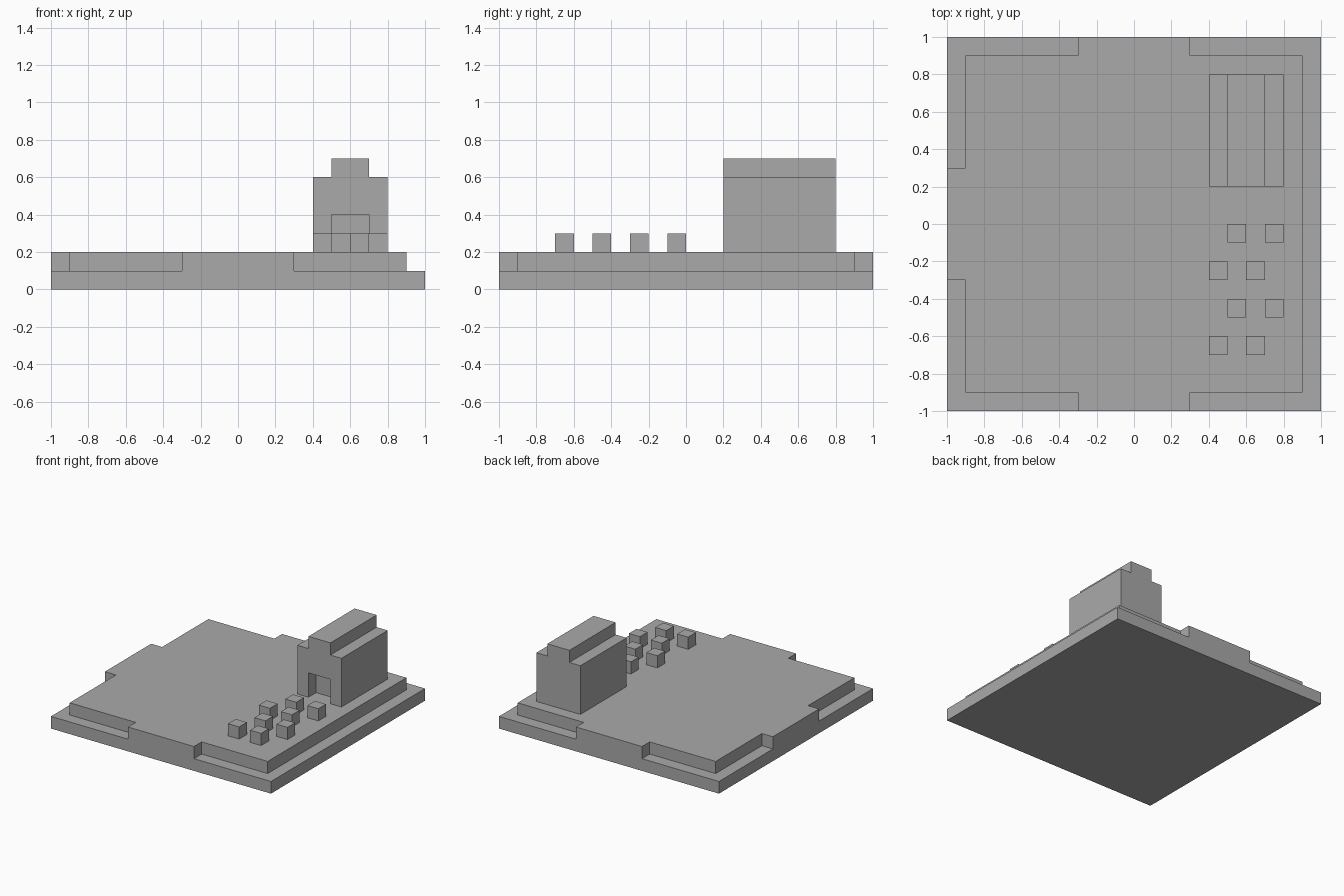
import bpy
import bmesh
from mathutils import Vector

cube = bpy.data.objects.get("Cube")
if cube:
    bpy.data.objects.remove(cube, do_unlink=True)

GREY = (0.4, 0.4, 0.4, 1.0)
grey = bpy.data.materials.new("plain grey")
grey.use_nodes = True
grey.diffuse_color = GREY
grey.node_tree.nodes["Principled BSDF"].inputs["Base Color"].default_value = GREY


def prism(name, outline, direction):
    """Extrude a flat outline of 3D points along a direction."""
    bm = bmesh.new()
    face = bm.faces.new([bm.verts.new(p) for p in outline])
    top = bmesh.ops.extrude_face_region(bm, geom=[face])
    moved = [v for v in top["geom"] if isinstance(v, bmesh.types.BMVert)]
    bmesh.ops.translate(bm, verts=moved, vec=Vector(direction))
    bmesh.ops.recalc_face_normals(bm, faces=bm.faces)
    mesh = bpy.data.meshes.new(name)
    bm.to_mesh(mesh)
    bm.free()
    mesh.materials.append(grey)
    obj = bpy.data.objects.new(name, mesh)
    bpy.context.collection.objects.link(obj)
    return obj


def box(name, x0, x1, y0, y1, z0, z1):
    corners = [(x0, y0, z0), (x1, y0, z0), (x1, y1, z0), (x0, y1, z0)]
    return prism(name, corners, (0, 0, z1 - z0))


# Square base
box("base", -1, 1, -1, 1, 0, 0.1)

# Raised ground with tabs reaching the front, back and right edges
half = [(0.9, 0.9), (0.3, 0.9), (0.3, 1), (-0.3, 1),
        (-0.3, 0.9), (-0.9, 0.9), (-0.9, 0.3), (-1, 0.3)]
ground = half + [(x, -y) for x, y in reversed(half)]
prism("raised_ground", [(x, y, 0.1) for x, y in ground], (0, 0, 0.1))

# House with a stepped roof, extruded from its front profile
side = [(0.2, 0.2), (0.2, 0.6), (0.1, 0.6), (0.1, 0.7)]
profile = side + [(-x, z) for x, z in reversed(side)]
house = prism("house", [(0.6 + x, 0.2, z) for x, z in profile], (0, 0.6, 0))

# Recessed doorway
cutter = box("doorway_cutter", 0.5, 0.7, 0.1, 0.3, 0.1, 0.4)
cutter.hide_render = True
cutter.hide_viewport = True
cutter.display_type = 'WIRE'
cut = house.modifiers.new("doorway", 'BOOLEAN')
cut.operation = 'DIFFERENCE'
cut.solver = 'EXACT'
cut.object = cutter

# Staggered garden blocks in front of the house
for row in range(4):
    for col in range(2):
        x = 0.4 + 0.2 * col + 0.1 * (row % 2)
        y = -0.7 + 0.2 * row
        if row % 2 == 0:
            y += 0.0
        box(f"garden_block_{row + 1}_{col + 1}", x, x + 0.1, y, y + 0.1, 0.2, 0.3)
